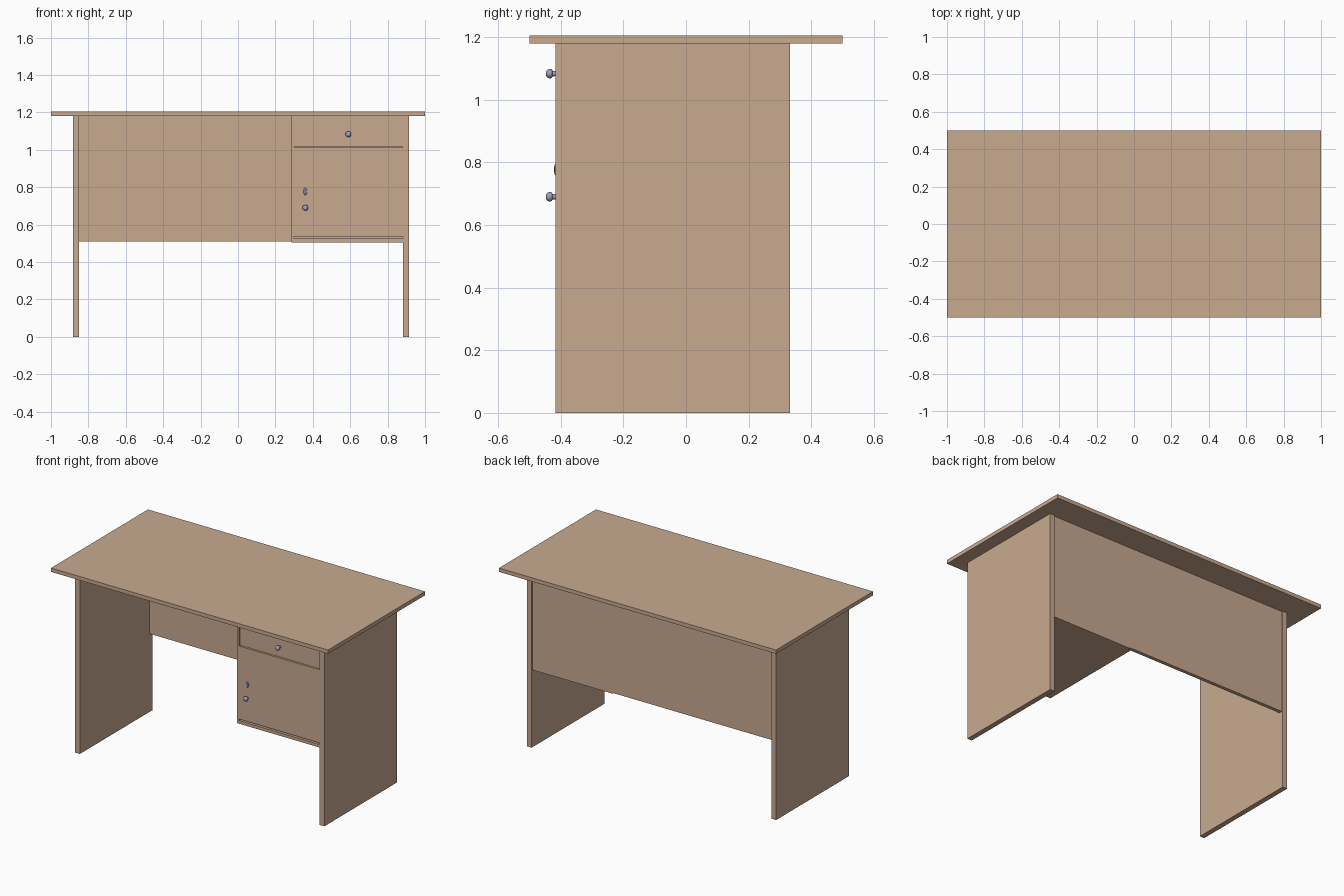
import bpy, bmesh, math
from mathutils import Matrix

if "Cube" in bpy.data.objects:
    bpy.data.objects.remove(bpy.data.objects["Cube"])


def material(name, color):
    m = bpy.data.materials.new(name)
    m.diffuse_color = (*color, 1)
    m.use_nodes = True
    m.node_tree.nodes["Principled BSDF"].inputs["Base Color"].default_value = m.diffuse_color
    return m


wood = material("wood", (0.58, 0.40, 0.28))
metal = material("metal", (0.36, 0.35, 0.52))
dark = material("dark_metal", (0.08, 0.08, 0.10))


def finish(name, bm, mat):
    bmesh.ops.recalc_face_normals(bm, faces=bm.faces)
    me = bpy.data.meshes.new(name)
    bm.to_mesh(me)
    bm.free()
    me.materials.append(mat)
    ob = bpy.data.objects.new(name, me)
    bpy.context.collection.objects.link(ob)
    return ob


def board(name, x, y, z, mat=wood):
    """Flat board given by its (min, max) range on each axis."""
    bm = bmesh.new()
    bmesh.ops.create_cube(bm, size=1)
    size = [r[1] - r[0] for r in (x, y, z)]
    centre = [(r[0] + r[1]) / 2 for r in (x, y, z)]
    bmesh.ops.scale(bm, vec=size, verts=bm.verts)
    bmesh.ops.translate(bm, vec=centre, verts=bm.verts)
    return finish(name, bm, mat)


def turned(name, profile, location, mat, steps=24):
    """Spin a (radius, distance in front) profile about the front-facing axis."""
    bm = bmesh.new()
    verts = [bm.verts.new((r, -d, 0)) for r, d in profile]
    edges = [bm.edges.new(p) for p in zip(verts, verts[1:])]
    bmesh.ops.spin(bm, geom=verts + edges, cent=(0, 0, 0), axis=(0, 1, 0),
                   angle=math.tau, steps=steps)
    bmesh.ops.remove_doubles(bm, verts=bm.verts, dist=1e-5)
    bmesh.ops.transform(bm, matrix=Matrix.Translation(location), verts=bm.verts)
    ob = finish(name, bm, mat)
    bpy.context.view_layer.objects.active = ob
    ob.select_set(True)
    bpy.ops.object.shade_smooth_by_angle(angle=math.radians(40))
    ob.select_set(False)
    return ob


FRONT, BACK, TOP = -0.417, 0.332, 1.18

# Main frame
board("table_top", (-1, 1), (-0.5, 0.5), (TOP, 1.205))
board("left_leg", (-0.883, -0.85), (FRONT, BACK), (0, TOP))
board("right_leg", (0.882, 0.915), (FRONT, BACK), (0, TOP))
board("back_panel", (-0.85, 0.882), (0.302, 0.325), (0.51, TOP))

# Cabinet carcass
board("cabinet_side", (0.285, 0.30), (FRONT, 0.302), (0.505, TOP))
board("cabinet_bottom", (0.30, 0.882), (FRONT, 0.325), (0.505, 0.525))
board("cabinet_divider", (0.30, 0.882), (FRONT + 0.025, 0.302), (0.995, 1.01))

# Drawer front sits slightly back; door is flush with a slit beneath it
board("drawer_front", (0.30, 0.882), (FRONT + 0.008, FRONT + 0.03), (1.015, TOP))
board("cabinet_door", (0.30, 0.882), (FRONT, FRONT + 0.022), (0.535, 1.012))

# Mushroom knobs
knob = [(0, 0.030), (0.006, 0.0295), (0.011, 0.027), (0.0145, 0.022),
        (0.0155, 0.016), (0.013, 0.011), (0.009, 0.009), (0.008, 0),
        (0.008, -0.01), (0, -0.01)]
turned("drawer_knob", knob, (0.59, FRONT, 1.083), metal)
turned("door_knob", knob, (0.36, FRONT, 0.69), metal)

# Keyhole plate on the door with a dark slot
plate = [(0, 0.003), (0.009, 0.003), (0.011, 0), (0, -0.004)]
lock = turned("keyhole_plate", plate, (0, 0, 0), metal)
lock.scale = (0.9, 1, 1.7)
lock.location = (0.36, FRONT, 0.777)
board("keyhole_slot", (0.358, 0.362), (FRONT - 0.004, FRONT), (0.768, 0.786), dark)
